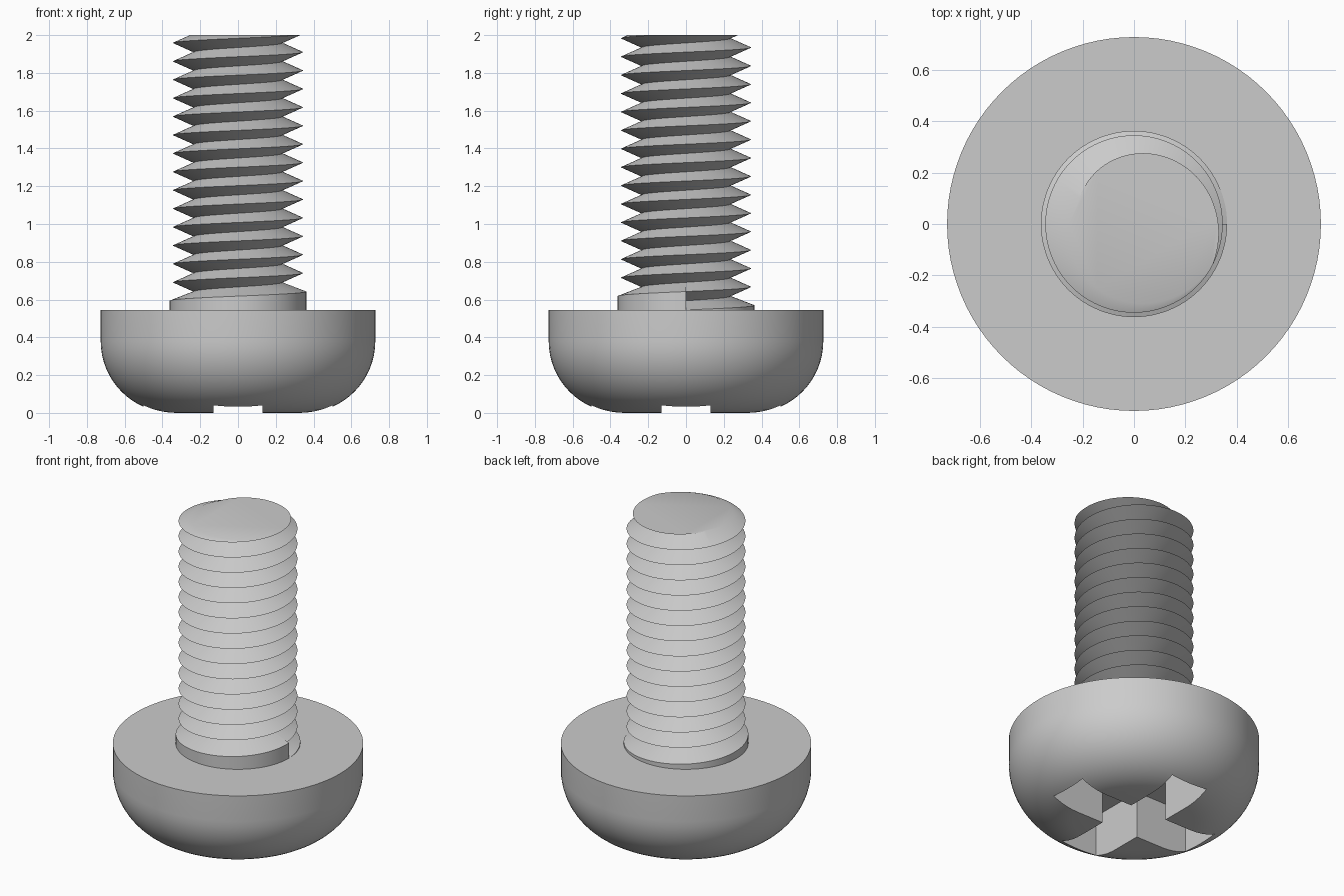
import bpy, bmesh, math

cube = bpy.data.objects.get("Cube")
if cube:
    bpy.data.objects.remove(cube, do_unlink=True)

steel = bpy.data.materials.new("grey_steel")
steel.use_nodes = True
GREY = (0.6, 0.6, 0.6, 1)
steel.diffuse_color = GREY
steel.node_tree.nodes["Principled BSDF"].inputs["Base Color"].default_value = GREY

HEAD_R, HEAD_TOP, BEND = 0.727, 0.545, 0.38
PITCH, CREST, ROOT, COLLAR = 0.0975, 0.345, 0.235, 0.362
TOP = 2.0
STEPS = 96


def make_object(name, bm):
    bmesh.ops.recalc_face_normals(bm, faces=bm.faces[:])
    mesh = bpy.data.meshes.new(name)
    bm.to_mesh(mesh)
    bm.free()
    mesh.materials.append(steel)
    obj = bpy.data.objects.new(name, mesh)
    bpy.context.collection.objects.link(obj)
    return obj


def select_only(obj):
    bpy.ops.object.select_all(action='DESELECT')
    obj.select_set(True)
    bpy.context.view_layer.objects.active = obj


# Pan head: flat bearing face, short straight side, rounded edge, flat crown
def build_head():
    bm = bmesh.new()
    profile = [(HEAD_R, HEAD_TOP)]
    for i in range(17):
        a = math.pi / 2 * i / 16
        profile.append((HEAD_R - BEND + BEND * math.cos(a), BEND - BEND * math.sin(a)))
    rings = []
    for r, z in profile:
        rings.append([bm.verts.new((r * math.cos(t), r * math.sin(t), z))
                      for t in (math.tau * k / STEPS for k in range(STEPS))])
    for lower, upper in zip(rings, rings[1:]):
        for k in range(STEPS):
            j = (k + 1) % STEPS
            bm.faces.new((lower[k], lower[j], upper[j], upper[k]))
    bm.faces.new(rings[0])
    bm.faces.new(rings[-1])
    return make_object("screw_head", bm)


# Cross-shaped drive recess
def build_cross_cutter(half_width=0.13, reach=0.5, depth=0.3):
    bm = bmesh.new()
    outline = []
    for q in range(4):
        c, s = round(math.cos(q * math.pi / 2)), round(math.sin(q * math.pi / 2))
        for x, y in ((reach, -half_width), (reach, half_width), (half_width, half_width)):
            outline.append(bm.verts.new((x * c - y * s, x * s + y * c, -0.1)))
    face = bm.faces.new(outline)
    moved = bmesh.ops.extrude_face_region(bm, geom=[face])["geom"]
    bmesh.ops.translate(bm, vec=(0, 0, depth + 0.1),
                        verts=[g for g in moved if isinstance(g, bmesh.types.BMVert)])
    cutter = make_object("drive_recess_cutter", bm)
    cutter.hide_render = True
    return cutter


# One vertical column of the thread: collar wall, then alternating root and crest
def thread_column(turn):
    start = HEAD_TOP + PITCH * turn
    column = [(COLLAR, HEAD_TOP - 0.02), (COLLAR, start)]
    for k in range(1, 34):
        column.append((ROOT if k % 2 else CREST, start + k * PITCH / 2))
    clipped = []
    for r, z in column:
        if z > TOP:
            r0, z0 = clipped[-1]
            r = r0 if z0 >= TOP else r0 + (r - r0) * (TOP - z0) / (z - z0)
            z = TOP
        clipped.append((r, z))
    return clipped


# Shank with a right-handed V thread rising from a stepped collar
def build_shank():
    bm = bmesh.new()
    cols = []
    for i in range(STEPS + 1):
        a = math.tau * i / STEPS
        cols.append([bm.verts.new((r * math.cos(a), r * math.sin(a), z))
                     for r, z in thread_column(i / STEPS)])
    for a, b in zip(cols, cols[1:]):
        for k in range(len(a) - 1):
            bm.faces.new((a[k], b[k], b[k + 1], a[k + 1]))
    bm.faces.new([c[-1] for c in cols[:-1]])
    first, last = cols[0], cols[-1]
    bm.faces.new((first[1], first[2], first[3], first[4], last[1]))
    bmesh.ops.remove_doubles(bm, verts=bm.verts[:], dist=0.00005)
    return make_object("threaded_shank", bm)


head = build_head()
cutter = build_cross_cutter()
cut = head.modifiers.new("drive_recess", 'BOOLEAN')
cut.operation = 'DIFFERENCE'
cut.solver = 'EXACT'
cut.object = cutter
select_only(head)
bpy.ops.object.modifier_apply(modifier=cut.name)
bpy.data.objects.remove(cutter, do_unlink=True)

shank = build_shank()
for part in (head, shank):
    select_only(part)
    bpy.ops.object.shade_smooth_by_angle(angle=math.radians(30))
